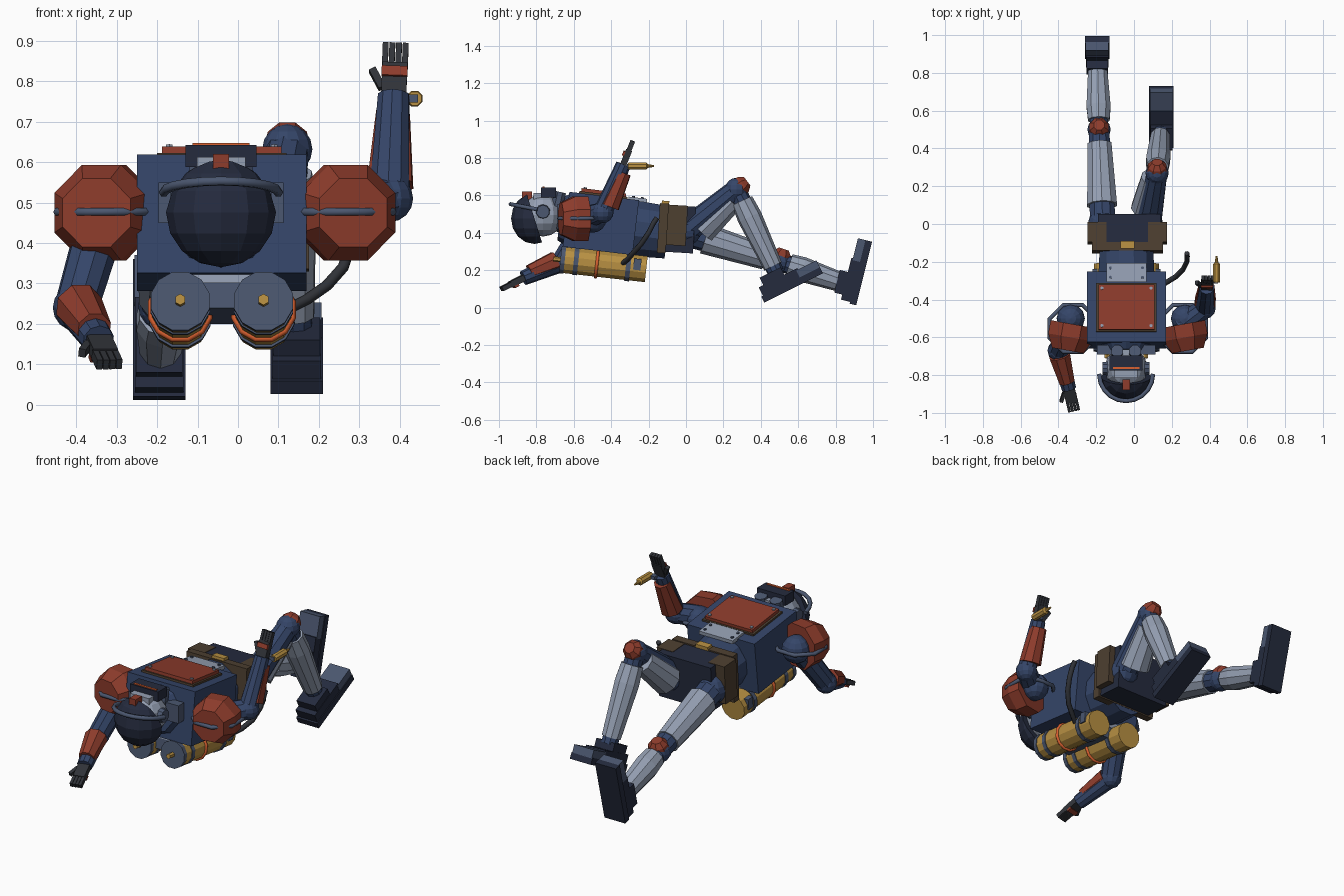
import bpy, bmesh
from math import sin, cos, pi
from mathutils import Vector as V, Matrix

if "Cube" in bpy.data.objects:
    bpy.data.objects.remove(bpy.data.objects["Cube"])

def mat(name, *c):
    m = bpy.data.materials.new(name)
    m.diffuse_color = (*c, 1)
    m.use_nodes = True
    m.node_tree.nodes["Principled BSDF"].inputs["Base Color"].default_value = m.diffuse_color
    return m

NAVY = mat("navy", .035, .06, .14)
DARK = mat("dark_navy", .018, .024, .048)
STEEL = mat("steel_blue", .07, .095, .16)
GREY = mat("light_grey", .30, .35, .45)
RED = mat("rust_red", .27, .045, .025)
GOLD = mat("gold", .48, .28, .055)
BROWN = mat("brown", .075, .05, .03)
ORANGE = mat("orange", .7, .12, .03)
BLACK = mat("glove_black", .03, .033, .04)

def finish(name, bm, m):
    bmesh.ops.recalc_face_normals(bm, faces=bm.faces)
    me = bpy.data.meshes.new(name)
    bm.to_mesh(me)
    bm.free()
    me.materials.append(m)
    ob = bpy.data.objects.new(name, me)
    bpy.context.collection.objects.link(ob)
    return ob

def box(name, c, size, m, M=Matrix()):
    bm = bmesh.new()
    bmesh.ops.create_cube(bm, size=1, matrix=M @ Matrix.Translation(c) @ Matrix.Diagonal((*size, 1)))
    return finish(name, bm, m)

def lathe(name, p, q, prof, m, n=10, M=Matrix()):
    """Rings of (fraction along p-q, radius), capped at both ends."""
    p, q = M @ V(p), M @ V(q)
    R = (q - p).to_track_quat('Z', 'Y')
    bm = bmesh.new()
    rings = [[bm.verts.new(p.lerp(q, t) + R @ V((r * cos(a), r * sin(a), 0)))
              for a in [2 * pi * (i + .5) / n for i in range(n)]] for t, r in prof]
    for a, b in zip(rings, rings[1:]):
        for i in range(n):
            bm.faces.new((a[i], a[(i + 1) % n], b[(i + 1) % n], b[i]))
    bm.faces.new(rings[0])
    bm.faces.new(rings[-1])
    return finish(name, bm, m)

def rod(name, p, q, r1, r2, m, n=10, M=Matrix()):
    return lathe(name, p, q, [(0, r1), (1, r2)], m, n, M)

def ball(name, c, r, m, scale=(1, 1, 1), cut=None):
    bm = bmesh.new()
    bmesh.ops.create_uvsphere(bm, u_segments=12, v_segments=8, radius=r,
                              matrix=Matrix.Translation(c) @ Matrix.Diagonal((*scale, 1)))
    if cut:
        bmesh.ops.bisect_plane(bm, geom=bm.verts[:] + bm.edges[:] + bm.faces[:],
                               plane_co=c, plane_no=cut, clear_outer=True)
        bmesh.ops.edgeloop_fill(bm, edges=[e for e in bm.edges if e.is_boundary])
    return finish(name, bm, m)

def tube(name, pts, r, m, closed=False, M=Matrix()):
    cu = bpy.data.curves.new(name, 'CURVE')
    cu.dimensions = '3D'
    cu.bevel_depth, cu.bevel_resolution, cu.use_fill_caps = r, 1, True
    s = cu.splines.new('POLY')
    s.points.add(len(pts) - 1)
    for k, p in zip(s.points, pts):
        k.co = (*(M @ V(p)), 1)
    s.use_cyclic_u = closed
    cu.materials.append(m)
    ob = bpy.data.objects.new(name, cu)
    bpy.context.collection.objects.link(ob)
    bpy.ops.object.select_all(action='DESELECT')
    ob.select_set(True)
    bpy.context.view_layer.objects.active = ob
    bpy.ops.object.convert(target='MESH')

def ring(name, c, r, thick, m, n, axes, M=Matrix()):
    u, v = V(axes[0]), V(axes[1])
    pts = [V(c) + r * (u * cos(2 * pi * (i + .5) / n) + v * sin(2 * pi * (i + .5) / n)) for i in range(n)]
    tube(name, pts, thick, m, True, M)

def frame(o, along, side):
    y = V(along).normalized()
    x = V(side)
    x = (x - y * x.dot(y)).normalized()
    z = x.cross(y)
    return Matrix.Translation(o) @ Matrix((x, y, z)).transposed().to_4x4()

# torso, slightly tilted on its back (local z = chest side)
T = Matrix.Translation((-.04, -.455, .45)) @ Matrix.Rotation(-.12, 4, 'X')
box("torso", (0, 0, 0), (.42, .375, .295), NAVY, T)
box("chest_backing", (0, -.005, .152), (.32, .26, .012), BROWN, T)
box("chest_plate", (0, -.005, .163), (.295, .24, .024), RED, T)
box("belly_plate", (0, .18, .15), (.21, .10, .02), GREY, T)
for x in (-1, 1):
    for y in (-.105, .095):
        rod("plate_screw", (x * .13, y, .17), (x * .13, y, .182), .009, .009, GREY, 6, T)
    for y in (.155, .205):
        rod("belly_screw", (x * .085, y, .155), (x * .085, y, .166), .008, .008, STEEL, 6, T)
rod("belly", (0, .15, -.005), (0, .36, -.005), .155, .145, NAVY, 12, T)

# backpack and twin tanks
box("pack_plate", (0, .02, -.153), (.20, .34, .03), GREY, T)
box("pack_core", (0, .02, -.19), (.10, .33, .08), STEEL, T)
for s in (-1, 1):
    x = -.04 + s * .103
    K = frame((x, -.66, .255), (0, .47, -.052), (1, 0, 0))
    rod("tank", (0, 0, 0), (0, .45, 0), .072, .072, GOLD, 12, K)
    rod("tank_cap", (0, -.012, 0), (0, .012, 0), .075, .075, STEEL, 12, K)
    rod("tank_valve", (0, -.05, 0), (0, -.01, 0), .014, .014, GOLD, 6, K)
    rod("tank_strap", (0, .34, 0), (0, .365, 0), .078, .078, STEEL, 12, K)
    rod("tank_strap", (0, .06, 0), (0, .085, 0), .076, .076, STEEL, 12, K)
    box("tank_clamp", (s * .06, .40, .02), (.035, .04, .06), STEEL, K)
    ring("tank_band", (0, .185, 0), .074, .009, ORANGE, 12, ((1, 0, 0), (0, 0, 1)), K)
tube("air_hose", [(.12, -.34, .235), (.17, -.31, .26), (.22, -.28, .295), (.26, -.24, .34),
                  (.28, -.20, .40), (.282, -.175, .45), (.28, -.155, .48)], .014, BLACK)

# pelvis, belt, pouches
P = Matrix.Translation((-.035, -.05, .42)) @ Matrix.Rotation(-.06, 4, 'X')
box("pelvis", (.01, .01, 0), (.33, .17, .25), DARK, P)
box("belt", (0, -.075, 0), (.375, .045, .265), BROWN, P)
box("belt_buckle", (0, -.068, .137), (.075, .04, .02), GOLD, P)
for s in (-1, 1):
    box("belt_pouch", (s * .16, 0, .02), (.10, .105, .215), BROWN, P)

# neck, collar, head
HX = -.042
rod("neck", (HX, -.60, .47), (HX, -.72, .49), .085, .075, STEEL)
rod("collar", (HX, -.63, .47), (HX, -.675, .475), .14, .115, NAVY)
for s in (-1, 1):
    box("collar_pad", (HX + s * .115, -.665, .5), (.08, .05, .1), STEEL)
    rod("ear_disc", (HX + s * .09, -.765, .513), (HX + s * .125, -.765, .513), .04, .035, STEEL)
    rod("filter", (HX + s * .047, -.69, .54), (HX + s * .047, -.672, .618), .034, .034, STEEL, 8)
ball("head", (HX, -.765, .495), .115, GREY)
box("muzzle", (HX, -.695, .57), (.085, .06, .07), GREY)
ball("helmet_dome", (HX, -.81, .476), .136, DARK, (1, .92, 1), (0, .95, .3))
tube("helmet_brim", [(HX + .142 * cos(a), -.795 + .142 * sin(a), .525 - .028 * sin(a))
                     for a in [pi + i * pi / 10 for i in range(11)]], .012, STEEL)
box("goggles", (HX, -.735, .615), (.175, .08, .055), DARK)
box("goggle_slit", (HX, -.762, .644), (.14, .012, .006), ORANGE)
box("goggle_frame", (HX, -.79, .595), (.12, .05, .035), GREY)
box("helmet_lamp", (HX, -.85, .592), (.04, .055, .055), RED)

# shoulders: faceted pads with an octagonal guard rail
for s, cx in ((-1, -.325), (1, .26)):
    c = V((cx, -.53, .475))
    lathe("shoulder_pad", c, c + V((s * .025, -.14, 0)), [(0, .128), (.5, .128), (1, .092)], RED, 8)
    ball("shoulder_joint", (cx + s * .01, -.50, .475), .075, NAVY)
    ring("shoulder_rail", (cx - s * .002, -.553, .477), .134, .011, STEEL, 8, ((1, 0, 0), (0, 1, 0)))

# arms and hands
def arm(sh, el, wr, tip, side, off, thumb):
    sh, el, wr, tip = V(sh), V(el), V(wr), V(tip)
    rod("upper_arm", sh, el, .062, .055, NAVY)
    ball("elbow", el, .058, NAVY)
    rod("forearm", el, wr, .052, .04, NAVY)
    o = V(off).normalized() * .017
    rod("forearm_guard", el.lerp(wr, .15) + o, el.lerp(wr, .85) + o, .06, .044, RED, 8)
    H = frame(wr, tip - wr, side)
    L = (tip - wr).length
    box("palm", (0, L * .3, 0), (.062, L * .62, .034), BLACK, H)
    box("knuckle_plate", (0, L * .42, .02), (.064, .025, .012), RED, H)
    for i in range(4):
        box("finger", ((i - 1.5) * .0165, L * .78, 0), (.0145, L * .46, .026), BLACK, H)
    box("thumb", (0, .02, 0), (.018, .055, .022), BLACK,
        H @ Matrix.Translation((thumb * .033, .025, 0)) @ Matrix.Rotation(-thumb * .5, 4, 'Z'))

arm((-.335, -.53, .46), (-.40, -.67, .24), (-.345, -.87, .158), (-.318, -.985, .10),
    (1, .2, 0), (-.1, .2, .8), -1)
arm((.25, -.54, .48), (.375, -.445, .51), (.385, -.335, .765), (.39, -.285, .89),
    (1, 0, 0), (0, 1, -.3), -1)
lathe("wrist_canister", (.437, -.31, .757), (.437, -.17, .757),
      [(0, .018), (.06, .021), (.7, .021), (.75, .011), (1, .005)], GOLD, 8)
box("canister_mount", (.42, -.30, .757), (.05, .03, .02), STEEL)

# legs and boots
def leg(hip, knee, ank, off, cap, sole, along):
    hip, knee, ank, o = V(hip), V(knee), V(ank), V(off)
    ball("hip_joint", hip, .08, NAVY)
    rod("thigh", hip, knee, .072, .056, NAVY)
    rod("thigh_guard", hip.lerp(knee, .2) + o, hip.lerp(knee, .85) + o * .6, .083, .066, GREY)
    ball("knee_joint", knee, .062, NAVY)
    d = V(cap).normalized()
    lathe("knee_cap", knee + d * .02, knee + d * .072, [(0, .056), (.5, .052), (1, .03)], RED, 8)
    rod("shin_core", knee, ank, .05, .045, NAVY)
    lathe("shin_guard", knee.lerp(ank, .14), knee.lerp(ank, .93),
          [(0, .06), (.25, .067), (1, .052)], GREY)
    B = frame(sole, along, (1, 0, 0))
    box("boot_sole", (0, 0, .018), (.13, .35, .036), DARK, B)
    box("boot_toe", (0, .115, .055), (.122, .12, .045), STEEL, B)
    box("boot_body", (0, -.05, .058), (.12, .23, .056), DARK, B)
    box("boot_cuff", (0, -.075, .10), (.115, .125, .06), DARK, B)

leg((-.165, 0, .40), (-.185, .50, .245), (-.193, .86, .125), (0, 0, 0), (0, .35, 1),
    (-.195, .952, .182), (0, .085, .34))
leg((.075, 0, .41), (.122, .27, .632), (.14, .48, .19), (-.02, .028, -.035), (0, .8, .6),
    (.145, .575, .105), (0, .31, .155))
